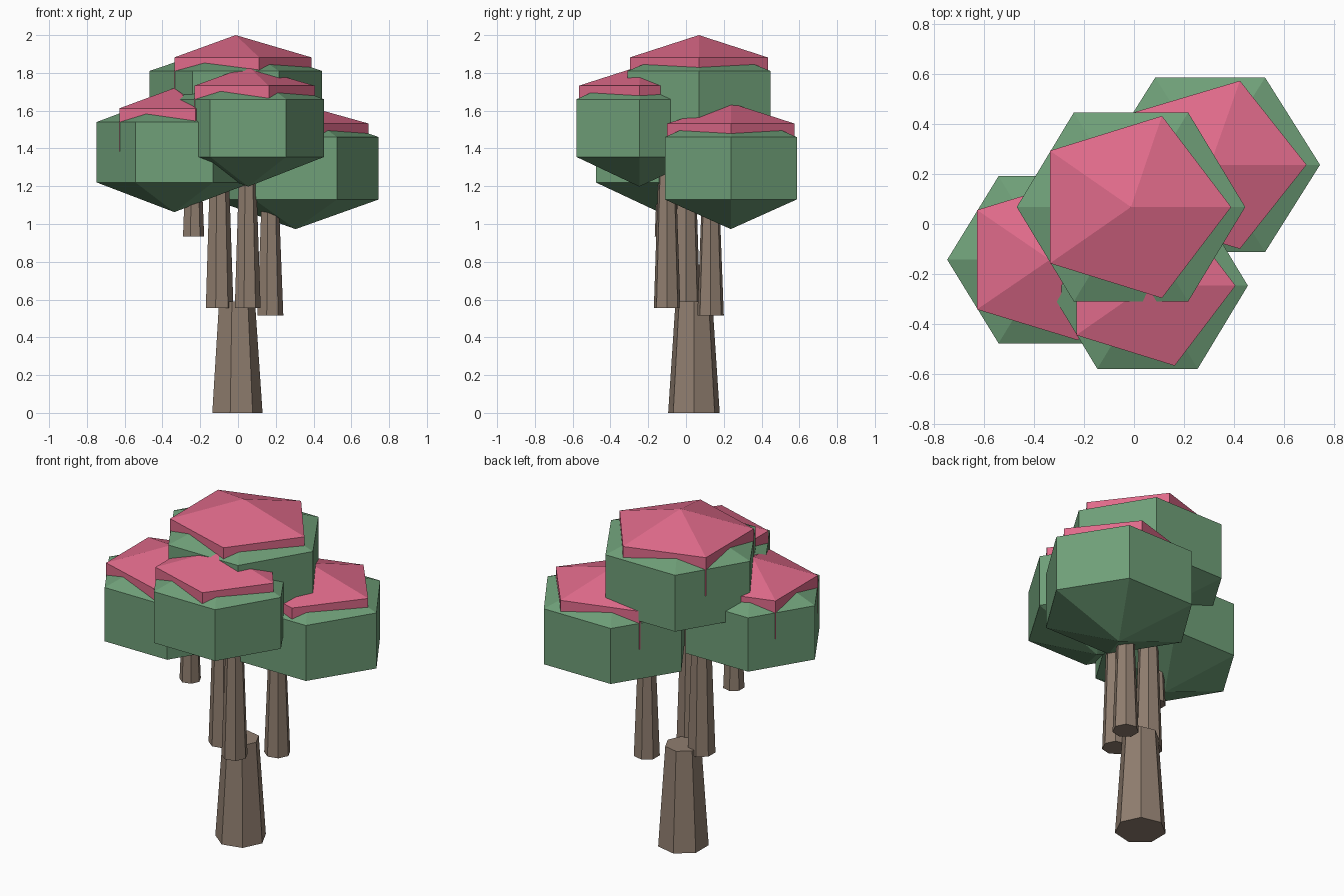
import bpy
import bmesh
from math import cos, sin, tau

cube = bpy.data.objects.get("Cube")
if cube:
    bpy.data.objects.remove(cube, do_unlink=True)


def make_material(name, color):
    mat = bpy.data.materials.new(name)
    mat.use_nodes = True
    mat.diffuse_color = (*color, 1)
    bsdf = next(n for n in mat.node_tree.nodes if n.type == "BSDF_PRINCIPLED")
    bsdf.inputs["Base Color"].default_value = (*color, 1)
    return mat


leaf_green = make_material("leaf green", (0.16, 0.35, 0.19))
blossom_pink = make_material("blossom pink", (0.74, 0.145, 0.255))
bark_brown = make_material("bark brown", (0.28, 0.21, 0.16))


def lathe(name, center, sides, profile, mat, depth=1.0):
    """Faceted solid from (radius, height) steps; radius 0 is a point."""
    bm = bmesh.new()
    rings = []
    for radius, z in profile:
        count = sides if radius else 1
        rings.append([bm.verts.new((radius * cos(tau * i / sides),
                                    radius * sin(tau * i / sides) * depth, z))
                      for i in range(count)])
    for low, high in zip(rings, rings[1:]):
        for i in range(sides):
            j = (i + 1) % sides
            corners = [low[i % len(low)], low[j % len(low)],
                       high[j % len(high)], high[i % len(high)]]
            bm.faces.new(list(dict.fromkeys(corners)))
    for ring in (rings[0], rings[-1]):
        if len(ring) > 1:
            bm.faces.new(ring)
    bmesh.ops.recalc_face_normals(bm, faces=bm.faces)
    mesh = bpy.data.meshes.new(name)
    bm.to_mesh(mesh)
    bm.free()
    mesh.materials.append(mat)
    obj = bpy.data.objects.new(name, mesh)
    obj.location = (*center, 0)
    bpy.context.collection.objects.link(obj)


def crown(name, center, radius, depth, bottom, rim, peak):
    """Six-sided leaf mass with a five-sided blossom cap sunk into it."""
    lathe(name + "_leaves", center, 6,
          [(0, bottom - 0.157), (radius, bottom), (radius, rim), (0, rim + 0.155)],
          leaf_green, depth)
    cap = radius * 0.877
    lathe(name + "_blossom", center, 5,
          [(cap, rim - 0.155), (cap, rim + 0.072), (0, peak)],
          blossom_pink, depth)


def trunk(name, center, radius, top_radius, bottom, top):
    lathe(name, center, 7, [(radius, bottom), (top_radius, top)], bark_brown)


# Leaf crowns
crown("top_crown", (-0.012, 0.068), 0.4575, 0.956, 1.475, 1.81, 2.0)
crown("front_crown", (0.054, -0.247), 0.402, 0.956, 1.355, 1.66, 1.835)
crown("right_crown", (-0.337, -0.143), 0.411, 0.94, 1.22, 1.54, 1.72)
crown("left_crown", (0.305, 0.237), 0.44, 0.917, 1.13, 1.46, 1.64)

# Main trunk and the four floating branches
trunk("main_trunk", (-0.01, 0.042), 0.14, 0.1, 0, 0.59)
trunk("top_branch", (-0.101, 0.0), 0.077, 0.045, 0.555, 1.5)
trunk("front_branch", (0.048, -0.1), 0.072, 0.045, 0.555, 1.35)
trunk("right_branch", (-0.238, -0.108), 0.059, 0.047, 0.935, 1.22)
trunk("left_branch", (0.168, 0.13), 0.072, 0.048, 0.515, 1.13)
